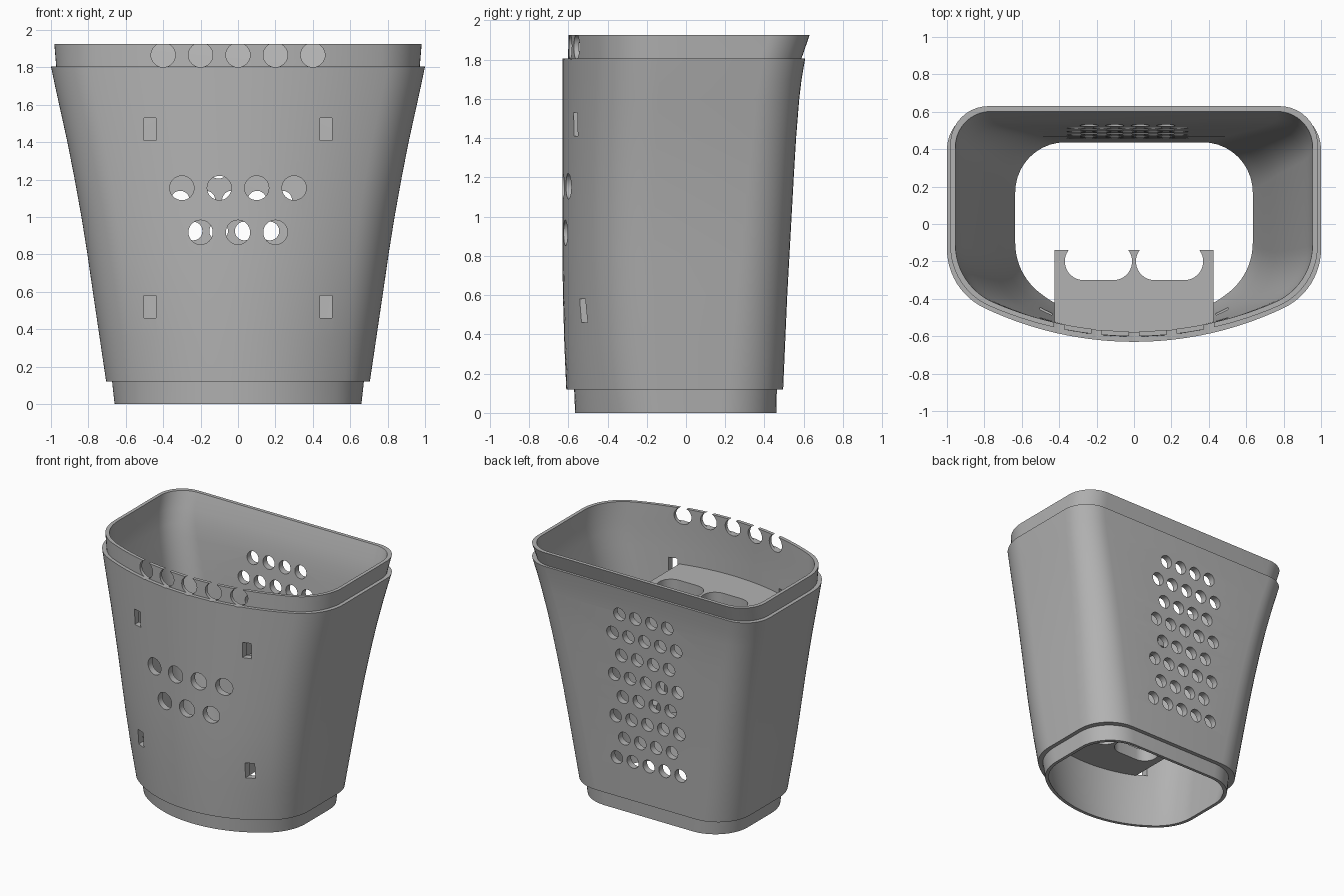
import bpy, bmesh
from math import sin, cos, sqrt, atan2, pi, radians
from mathutils import Matrix

cube = bpy.data.objects.get("Cube")
if cube:
    bpy.data.objects.remove(cube, do_unlink=True)

grey = bpy.data.materials.new("plain grey")
grey.use_nodes = True
grey.diffuse_color = (0.45, 0.45, 0.45, 1)
grey.node_tree.nodes["Principled BSDF"].inputs["Base Color"].default_value = (0.45, 0.45, 0.45, 1)


def make_object(name, bm):
    bmesh.ops.recalc_face_normals(bm, faces=bm.faces)
    mesh = bpy.data.meshes.new(name)
    bm.to_mesh(mesh)
    bm.free()
    mesh.materials.append(grey)
    obj = bpy.data.objects.new(name, mesh)
    bpy.context.collection.objects.link(obj)
    return obj


def smooth(obj):
    bpy.ops.object.select_all(action='DESELECT')
    obj.select_set(True)
    bpy.context.view_layer.objects.active = obj
    bpy.ops.object.shade_smooth_by_angle(angle=radians(30))


def arc(cx, cy, r, start, end, n):
    steps = [start + (end - start) * i / n for i in range(n + 1)]
    return [(cx + r * cos(a), cy + r * sin(a)) for a in steps]


def front_radius(z):
    return 0.85 + 0.56 * z


def section(z, width, back, front, inset=0.0):
    """Flat back, straight sides, bowed front, all with rounded corners."""
    big = front_radius(z) - inset
    rf, rb = 0.35 - inset / 2, 0.28 - 0.04 * z - inset / 2
    centre = front + big
    fx = width - rf
    fy = centre - sqrt((big - rf) ** 2 - fx ** 2)
    turn = atan2(fy - centre, fx)
    half = [(0, back)]
    half += arc(width - rb, back - rb, rb, pi / 2, 0, 10)
    half += arc(fx, fy, rf, 0, turn, 12)
    half += arc(0, centre, big, turn, -pi / 2, 14)[1:]
    half[-1] = (0, front)
    full = half + [(-x, y) for x, y in reversed(half[1:-1])]
    return [(x, y, z) for x, y in full]


# Body profile: height, half width, back, front
body = [(0.12, 0.705, 0.495, -0.61), (0.35, 0.739, 0.505, -0.62),
        (0.6, 0.776, 0.516, -0.627), (0.8, 0.805, 0.527, -0.63),
        (1.0, 0.837, 0.538, -0.63), (1.2, 0.873, 0.549, -0.63),
        (1.4, 0.912, 0.561, -0.63), (1.6, 0.956, 0.577, -0.63),
        (1.7, 0.978, 0.589, -0.63), (1.805, 1.0, 0.607, -0.63)]
foot = [(0, 0.66, 0.46, -0.565), (0.12, 0.673, 0.463, -0.57)]
lip = [(1.805, 0.972, 0.588, -0.602), (1.925, 0.982, 0.63, -0.6)]
WALL = 0.05

rings = [section(*r) for r in foot + body + lip]
rings.append(section(1.925, 0.955, 0.602, -0.574, 0.027))
rings.append(section(1.805, 0.948, 0.562, -0.577, WALL))
for z, w, b, f in reversed(body[:-1]):
    rings.append(section(z, w - WALL, b - WALL, f + WALL, WALL))
rings.append(section(0, 0.635, 0.437, -0.54, 0.025))

# Basket shell: closed loop of rings, open at top and bottom
bm = bmesh.new()
loops = [[bm.verts.new(p) for p in ring] for ring in rings]
count = len(loops[0])
for i, low in enumerate(loops):
    high = loops[(i + 1) % len(loops)]
    for j in range(count):
        k = (j + 1) % count
        bm.faces.new((low[j], low[k], high[k], high[j]))
shell = make_object("basket_shell", bm)

# Cutters for all holes and slots
cut = bmesh.new()


def drill(x, y, z, r):
    place = Matrix.Translation((x, y, z)) @ Matrix.Rotation(pi / 2, 4, 'X')
    bmesh.ops.create_cone(cut, cap_ends=True, segments=32, radius1=r, radius2=r,
                          depth=0.5, matrix=place)


for i in range(5):                      # cable holes in the lip
    drill(-0.4 + 0.2 * i, -0.55, 1.866, 0.065)
for i in range(4):                      # front vents
    drill(-0.3 + 0.2 * i, -0.55, 1.155, 0.065)
for i in range(3):
    drill(-0.2 + 0.2 * i, -0.55, 0.918, 0.065)
for row in range(8):                    # staggered back vents
    n = 4 + row % 2
    for i in range(n):
        drill(-0.035 + 0.137 * (i - (n - 1) / 2), 0.55, 1.585 - 0.165 * row, 0.05)
for x in (-0.47, 0.47):                 # front slots
    for z in (0.52, 1.47):
        bmesh.ops.create_cube(cut, size=1, matrix=Matrix.Translation((x, -0.55, z))
                              @ Matrix.Diagonal((0.064, 0.5, 0.12, 1)))
cutter = make_object("hole_cutter", cut)
cutter.hide_render = True

mod = shell.modifiers.new("holes", 'BOOLEAN')
mod.operation = 'DIFFERENCE'
mod.solver = 'EXACT'
mod.object = cutter
bpy.context.view_layer.objects.active = shell
shell.select_set(True)
bpy.ops.object.modifier_apply(modifier=mod.name)
bpy.data.objects.remove(cutter, do_unlink=True)
smooth(shell)


# Holder shelves: plate against the bowed front with two rounded bays
def shelf(name, z, thick, front):
    big = front_radius(z)
    half_w, edge = 0.425, -0.14
    xs = [-half_w + half_w * i / 10 for i in range(21)]
    pts = [(x, front + big - sqrt(big * big - x * x)) for x in xs]
    pts.append((half_w, edge))
    tip = radians(37)
    for cx in (0.19, -0.19):
        pts += arc(cx + 0.08, -0.2, 0.1, tip, -pi / 2, 12)
        pts += arc(cx - 0.08, -0.2, 0.1, -pi / 2, -pi - tip, 12)
    pts.append((-half_w, edge))
    bm = bmesh.new()
    face = bm.faces.new([bm.verts.new((x, y, z)) for x, y in pts])
    top = bmesh.ops.extrude_face_region(bm, geom=[face])["geom"]
    moved = [v for v in top if isinstance(v, bmesh.types.BMVert)]
    bmesh.ops.translate(bm, verts=moved, vec=(0, 0, thick))
    smooth(make_object(name, bm))


shelf("upper_shelf", 1.39, 0.1, -0.6)
shelf("lower_shelf", 0.45, 0.1, -0.592)
